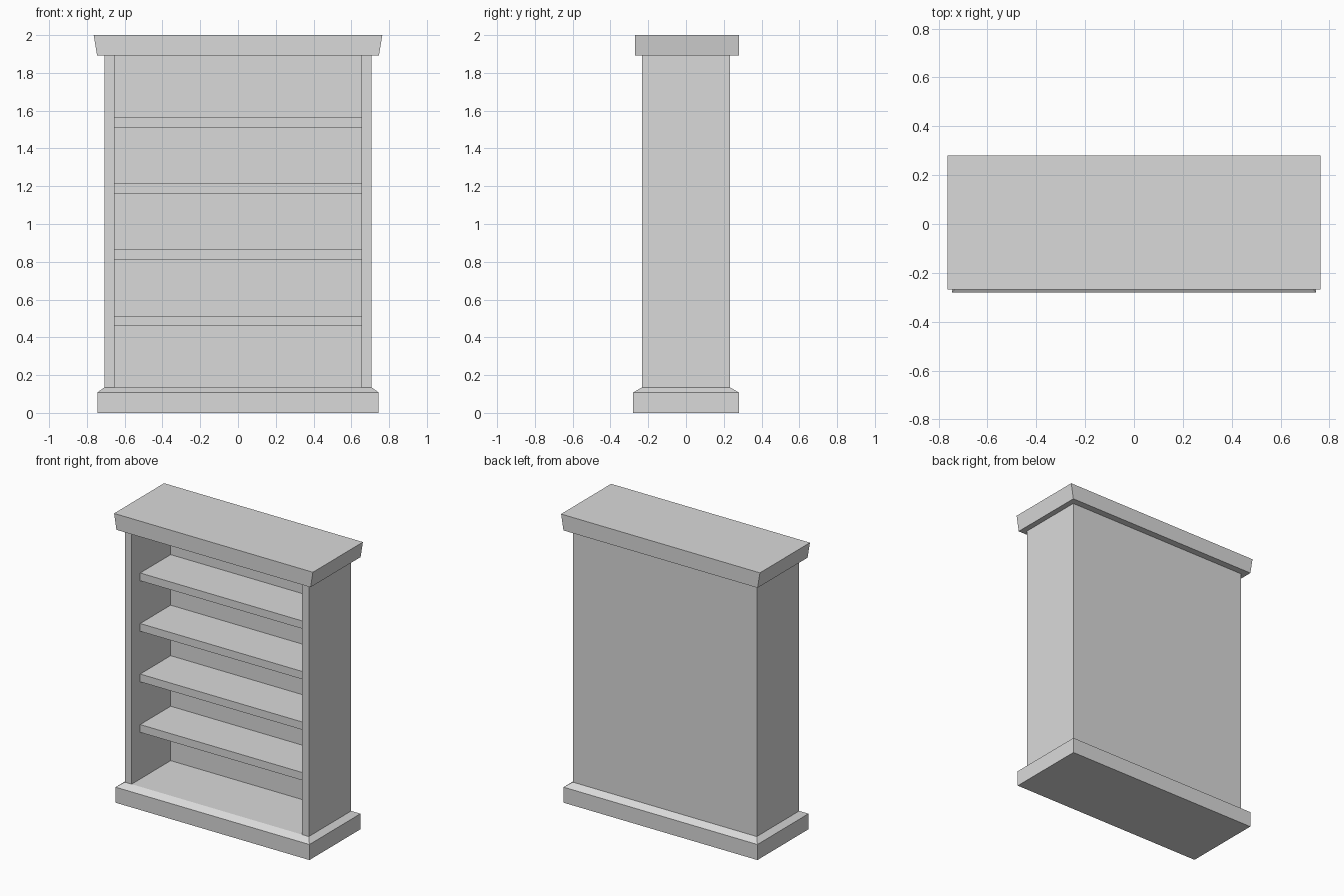
import bpy
import bmesh

default_cube = bpy.data.objects.get("Cube")
if default_cube:
    bpy.data.objects.remove(default_cube, do_unlink=True)

# Single painted colour
paint = bpy.data.materials.new("plain_grey")
paint.use_nodes = True
grey = (0.7, 0.7, 0.7, 1)
paint.diffuse_color = grey
paint.node_tree.nodes["Principled BSDF"].inputs["Base Color"].default_value = grey


def loft(name, rings):
    """Solid through a stack of matching outlines, each (points, height)."""
    bm = bmesh.new()
    loops = [[bm.verts.new((x, y, z)) for x, y in points] for points, z in rings]
    for low, high in zip(loops, loops[1:]):
        for i in range(len(low)):
            j = (i + 1) % len(low)
            bm.faces.new((low[i], low[j], high[j], high[i]))
    bm.faces.new(loops[0][::-1])
    bm.faces.new(loops[-1])
    bmesh.ops.recalc_face_normals(bm, faces=bm.faces)
    mesh = bpy.data.meshes.new(name)
    bm.to_mesh(mesh)
    bm.free()
    mesh.materials.append(paint)
    obj = bpy.data.objects.new(name, mesh)
    bpy.context.collection.objects.link(obj)
    return obj


def rect(half_width, front, back):
    return [(-half_width, front), (half_width, front),
            (half_width, back), (-half_width, back)]


# Main dimensions
OUTER, INNER = 0.707, 0.654
DEPTH = 0.233
PANEL = 0.195
BASE_TOP, CROWN_BOTTOM, TOP = 0.135, 1.891, 2.0
SINK = 0.015

# Plinth with a sloped upper edge
foot = rect(0.745, -0.28, 0.28)
loft("base_plinth", [(foot, 0), (foot, 0.108),
                     (rect(OUTER, -DEPTH, DEPTH), BASE_TOP)])

# Carcass: both sides and the back as one U-shaped plan
carcass = [(-OUTER, -DEPTH), (-INNER, -DEPTH), (-INNER, PANEL), (INNER, PANEL),
           (INNER, -DEPTH), (OUTER, -DEPTH), (OUTER, DEPTH), (-OUTER, DEPTH)]
loft("carcass", [(carcass, BASE_TOP - SINK), (carcass, CROWN_BOTTOM + SINK)])

# Four recessed shelves
for i in range(4):
    z = 0.459 + i * 0.351
    board = rect(INNER, -0.139, PANEL)
    loft(f"shelf_{i + 1}", [(board, z), (board, z + 0.054)])

# Crown with ends that flare outwards
loft("crown", [(rect(0.746, -0.269, 0.28), CROWN_BOTTOM),
               (rect(0.764, -0.269, 0.28), TOP)])
